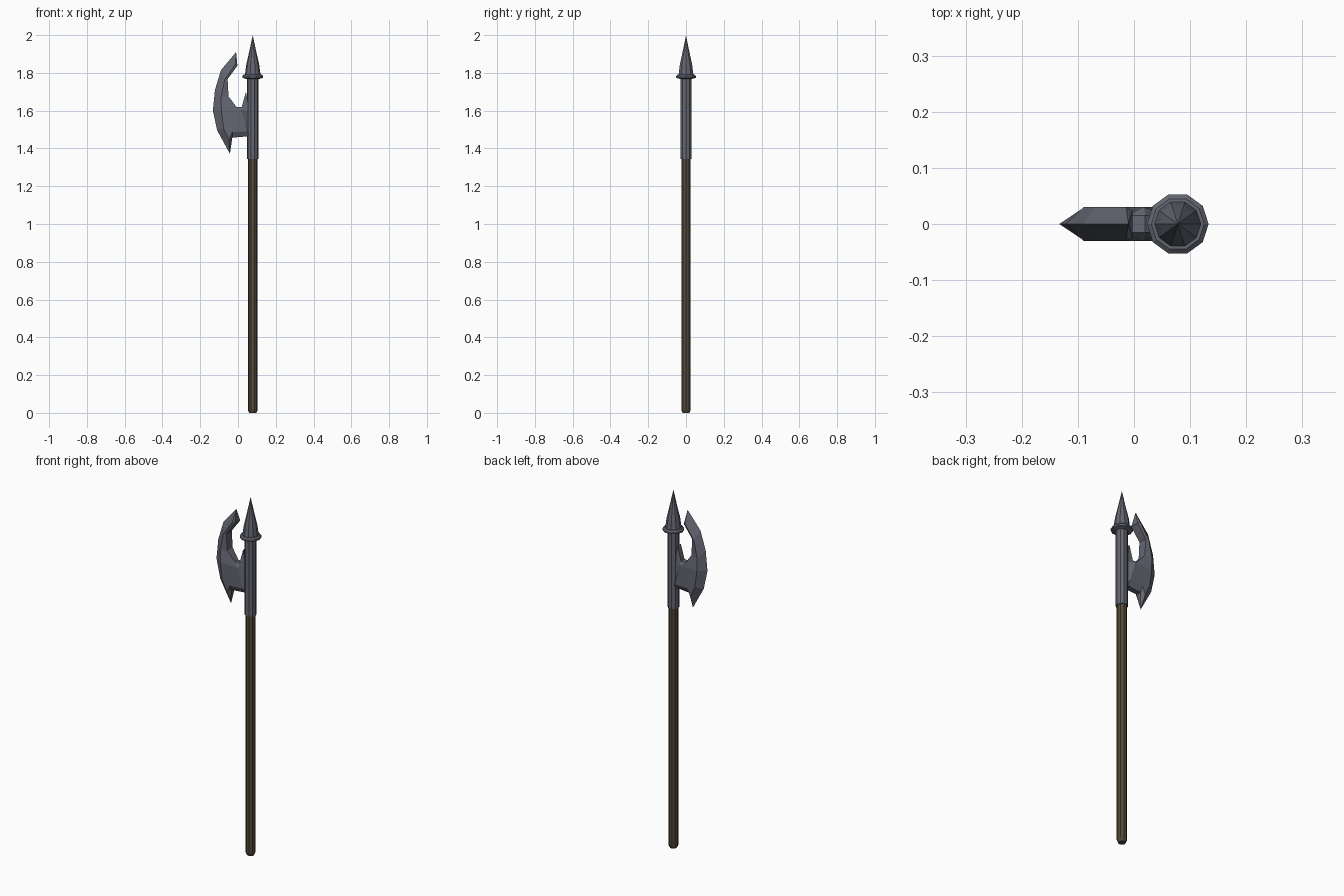
import bpy, bmesh, math

if "Cube" in bpy.data.objects:
    bpy.data.objects.remove(bpy.data.objects["Cube"])

CX = 0.078   # pole axis
SIDES = 10


def material(name, rgb):
    m = bpy.data.materials.new(name)
    m.diffuse_color = (*rgb, 1)
    m.use_nodes = True
    m.node_tree.nodes["Principled BSDF"].inputs["Base Color"].default_value = m.diffuse_color
    return m


steel = material("dark steel", (0.13, 0.135, 0.168))
wood = material("brown wood", (0.09, 0.066, 0.043))


def finish(name, bm, mat):
    bmesh.ops.recalc_face_normals(bm, faces=bm.faces)
    me = bpy.data.meshes.new(name)
    bm.to_mesh(me)
    bm.free()
    ob = bpy.data.objects.new(name, me)
    me.materials.append(mat)
    bpy.context.collection.objects.link(ob)
    return ob


def turned(name, profile, mat):
    """Ten-sided turned part from (radius, height) pairs."""
    bm = bmesh.new()
    rings = []
    for r, z in profile:
        rings.append([bm.verts.new((CX + r * math.cos(math.tau * i / SIDES),
                                    r * math.sin(math.tau * i / SIDES), z))
                      for i in range(SIDES)])
    for a, b in zip(rings, rings[1:]):
        for i in range(SIDES):
            j = (i + 1) % SIDES
            bm.faces.new((a[i], a[j], b[j], b[i]))
    bm.faces.new(rings[0])
    bm.faces.new(rings[-1])
    bmesh.ops.remove_doubles(bm, verts=bm.verts, dist=0.0005)
    return finish(name, bm, mat)


# Shaft, socket, collar and spear point
turned("shaft", [(0.019, 0), (0.026, 0.016), (0.026, 1.36)], wood)
turned("socket", [(0.031, 1.345), (0.031, 1.78)], steel)
turned("collar", [(0.034, 1.768), (0.055, 1.774), (0.055, 1.784), (0.047, 1.791)], steel)
turned("spear_point", [(0.042, 1.785), (0.034, 1.845), (0.018, 1.915), (0.0001, 2.0)], steel)

# Axe blade: front half, mirrored to the back
T, R = -0.03, -0.015   # full thickness and rim thickness
bm = bmesh.new()


def row(points, y):
    return [bm.verts.new((x, y, z)) for x, z in points]


edge = row([(-.010, 1.91), (-.09, 1.815), (-.122, 1.71), (-.133, 1.60),
            (-.11, 1.495), (-.043, 1.372)], 0)
ridge = row([(-.014, 1.845), (-.07, 1.765), (-.09, 1.67), (-.088, 1.60),
             (-.076, 1.505), (-.047, 1.445)], T)
hook = row([(-.003, 1.838), (-.055, 1.767), (-.05, 1.675)], T * 0.8)
neck_top = row([(-.008, 1.62), (.02, 1.62), (.042, 1.70)], R)
plate = row([(.018, 1.60), (.05, 1.49), (-.03, 1.487)], T)
neck_low = row([(.06, 1.465), (-.03, 1.457)], R)
root = row([(.06, 1.60)], R)[0]

for a, b, c, d in zip(edge, edge[1:], ridge[1:], ridge):
    bm.faces.new((a, b, c, d))
for i in range(2):
    bm.faces.new((ridge[i], ridge[i + 1], hook[i + 1], hook[i]))
for f in [(edge[0], ridge[0], hook[0]),
          (ridge[2], ridge[3], plate[0], neck_top[0], hook[2]),
          (ridge[3], ridge[4], plate[2], plate[1], plate[0]),
          (ridge[4], ridge[5], plate[2]),
          (neck_top[0], plate[0], neck_top[1]),
          (neck_top[1], plate[0], root, neck_top[2]),
          (plate[0], plate[1], neck_low[0], root),
          (plate[1], plate[2], neck_low[1], neck_low[0]),
          (plate[2], ridge[5], neck_low[1]),
          (ridge[5], edge[5], neck_low[1])]:
    bm.faces.new(f)

# Carry the open rim in to the middle plane
rim = [e for e in bm.edges if e.is_boundary
       and not all(abs(v.co.y) < 1e-6 for v in e.verts)]
new = bmesh.ops.extrude_edge_only(bm, edges=rim)["geom"]
for v in new:
    if isinstance(v, bmesh.types.BMVert):
        v.co.y = 0
bmesh.ops.remove_doubles(bm, verts=bm.verts, dist=0.0003)

# Mirror to the back
copy = bmesh.ops.duplicate(bm, geom=bm.verts[:] + bm.edges[:] + bm.faces[:])["geom"]
for v in copy:
    if isinstance(v, bmesh.types.BMVert):
        v.co.y *= -1
bmesh.ops.remove_doubles(bm, verts=bm.verts, dist=0.0003)
finish("axe_blade", bm, steel)
